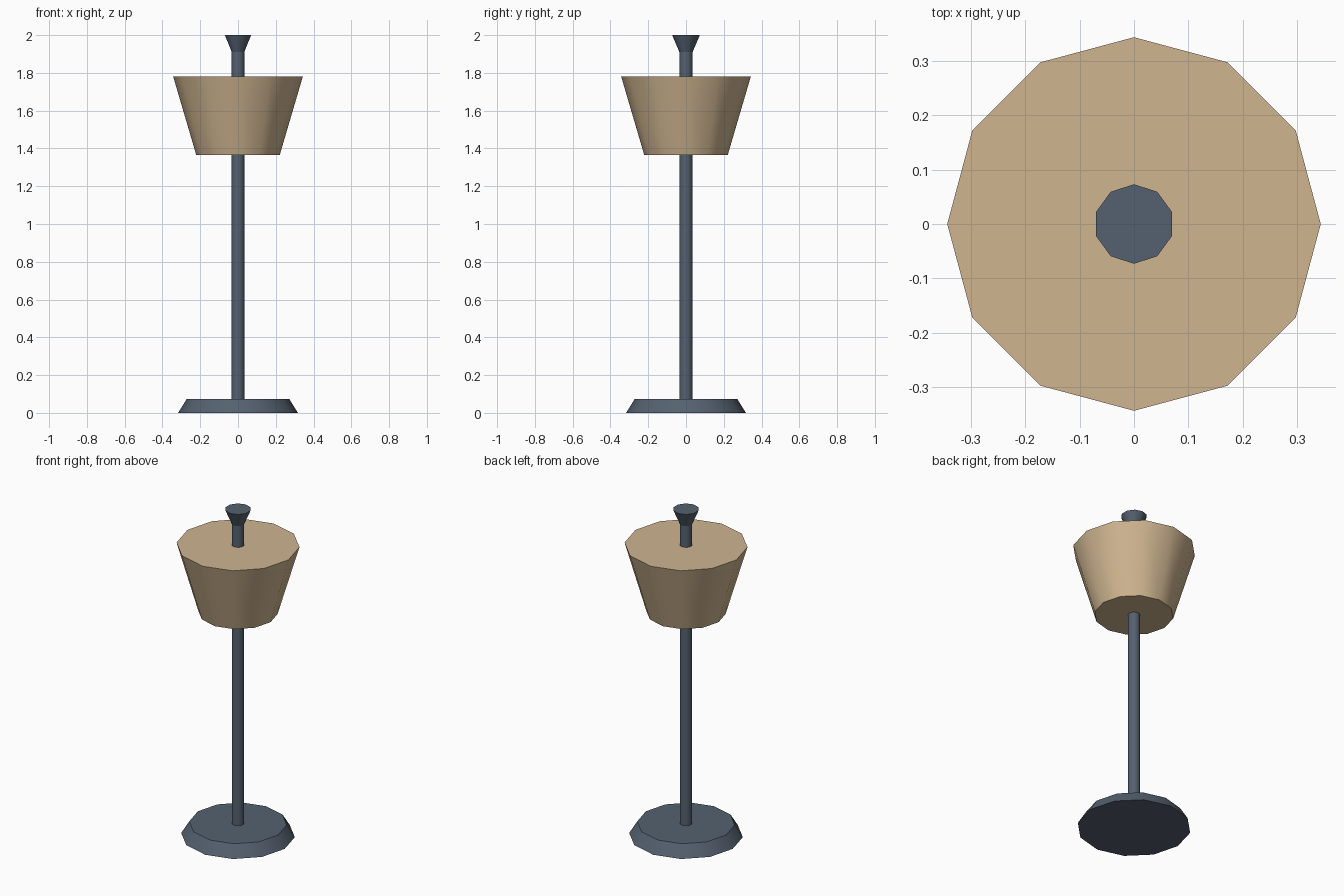
import bpy
import math

if "Cube" in bpy.data.objects:
    bpy.data.objects.remove(bpy.data.objects["Cube"])


def material(name, color):
    mat = bpy.data.materials.new(name)
    mat.diffuse_color = color
    mat.use_nodes = True
    mat.node_tree.nodes["Principled BSDF"].inputs["Base Color"].default_value = mat.diffuse_color
    return mat


def frustum(name, sides, r_low, r_high, z_low, z_high, mat):
    bpy.ops.mesh.primitive_cone_add(
        vertices=sides, radius1=r_low, radius2=r_high,
        depth=z_high - z_low, location=(0, 0, (z_low + z_high) / 2))
    obj = bpy.context.object
    obj.name = name
    obj.data.materials.append(mat)
    bpy.ops.object.shade_smooth_by_angle(angle=math.radians(40))
    return obj


metal = material("slate_metal", (0.09, 0.12, 0.16, 1))
fabric = material("tan_fabric", (0.62, 0.46, 0.28, 1))

# Bevelled foot, pole, closed shade and flared finial
frustum("lamp_base", 12, 0.317, 0.272, 0.0, 0.073, metal)
frustum("lamp_pole", 10, 0.035, 0.035, 0.073, 1.91, metal)
frustum("lamp_shade", 12, 0.221, 0.343, 1.365, 1.78, fabric)
frustum("lamp_finial", 10, 0.035, 0.073, 1.91, 2.0, metal)
